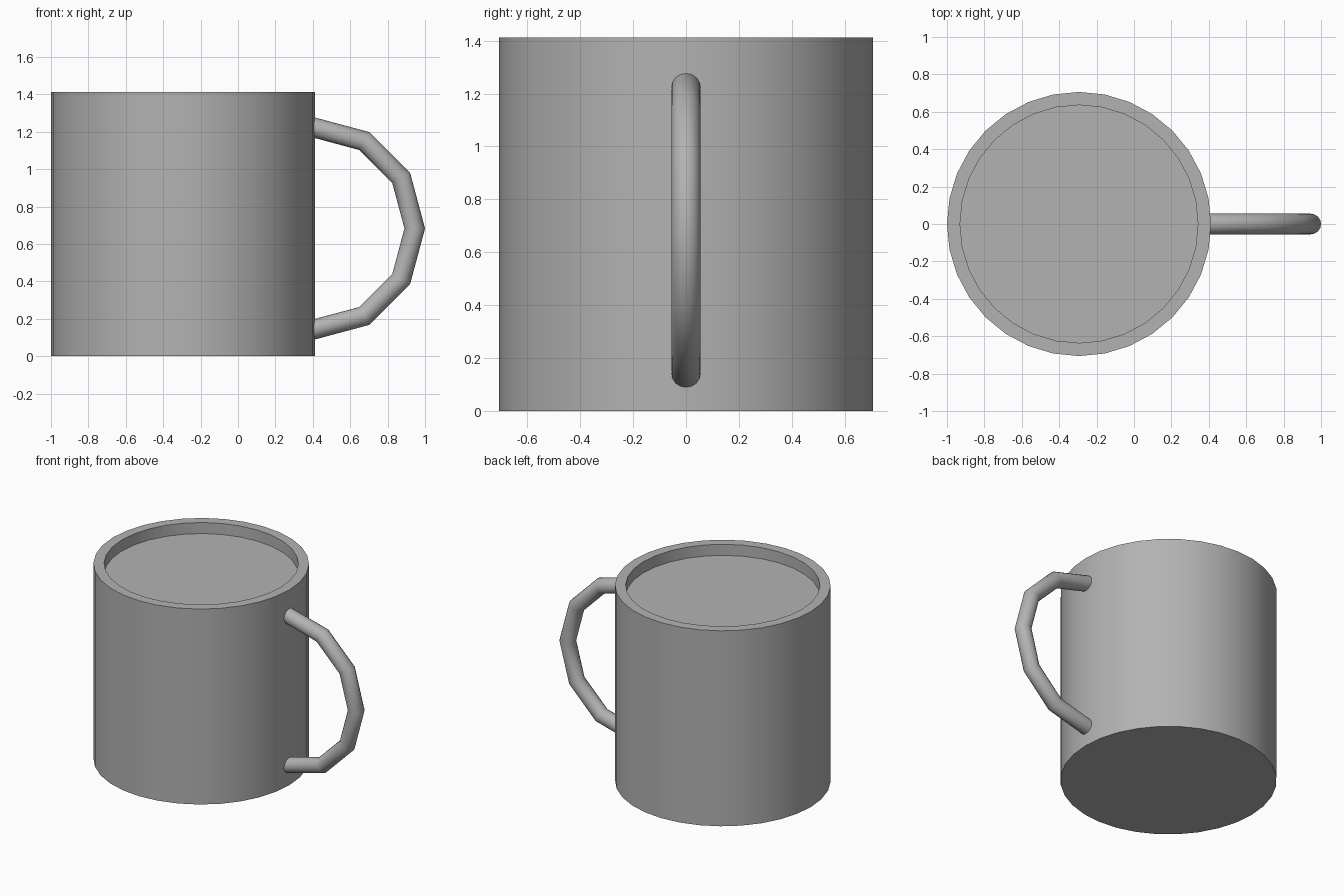
import bpy, bmesh
from math import pi, radians
from mathutils import Matrix, Vector

if "Cube" in bpy.data.objects:
    bpy.data.objects.remove(bpy.data.objects["Cube"])

# Darker grey shared by both parts
grey = bpy.data.materials.new("dark_grey")
grey.diffuse_color = (0.45, 0.45, 0.45, 1)
grey.use_nodes = True
grey.node_tree.nodes["Principled BSDF"].inputs["Base Color"].default_value = grey.diffuse_color


def finish(bm, name):
    bmesh.ops.recalc_face_normals(bm, faces=bm.faces[:])
    mesh = bpy.data.meshes.new(name)
    bm.to_mesh(mesh)
    bm.free()
    mesh.materials.append(grey)
    obj = bpy.data.objects.new(name, mesh)
    bpy.context.collection.objects.link(obj)
    bpy.ops.object.select_all(action='DESELECT')
    obj.select_set(True)
    bpy.context.view_layer.objects.active = obj
    bpy.ops.object.shade_smooth_by_angle(angle=radians(40))
    return obj


# Cup body: 32-sided cylinder with a shallow recess inside the rim
RADIUS, HEIGHT, RIM, RECESS = 0.706, 1.412, 0.07, 0.08
bm = bmesh.new()
bmesh.ops.create_cone(bm, cap_ends=True, segments=32, radius1=RADIUS, radius2=RADIUS,
                      depth=HEIGHT, matrix=Matrix.Translation((RADIUS - 1, 0, HEIGHT / 2)))
top = max(bm.faces, key=lambda f: f.calc_center_median().z)
bmesh.ops.inset_region(bm, faces=[top], thickness=RIM)
ext = bmesh.ops.extrude_face_region(bm, geom=[top])
bmesh.ops.translate(bm, vec=(0, 0, -RECESS),
                    verts=[v for v in ext['geom'] if isinstance(v, bmesh.types.BMVert)])
if top.is_valid:
    bmesh.ops.delete(bm, geom=[top], context='FACES_ONLY')
finish(bm, "cup_body")

# Handle: half ring in six straight steps, ends running into the cup wall
CENTRE, RING, TUBE = Vector((0.405, 0, 0.683)), 0.54, 0.055
bm = bmesh.new()
bmesh.ops.create_circle(bm, segments=16, radius=TUBE,
                        matrix=Matrix.Translation(CENTRE - Vector((0, 0, RING)))
                        @ Matrix.Rotation(pi / 2, 4, 'Y'))
bmesh.ops.spin(bm, geom=bm.verts[:] + bm.edges[:], cent=CENTRE, axis=(0, -1, 0),
               angle=pi, steps=6)
ends = bmesh.ops.extrude_edge_only(bm, edges=[e for e in bm.edges if e.is_boundary])
bmesh.ops.translate(bm, vec=(-0.05, 0, 0),
                    verts=[v for v in ends['geom'] if isinstance(v, bmesh.types.BMVert)])
bmesh.ops.holes_fill(bm, edges=[e for e in bm.edges if e.is_boundary], sides=0)
finish(bm, "handle")
